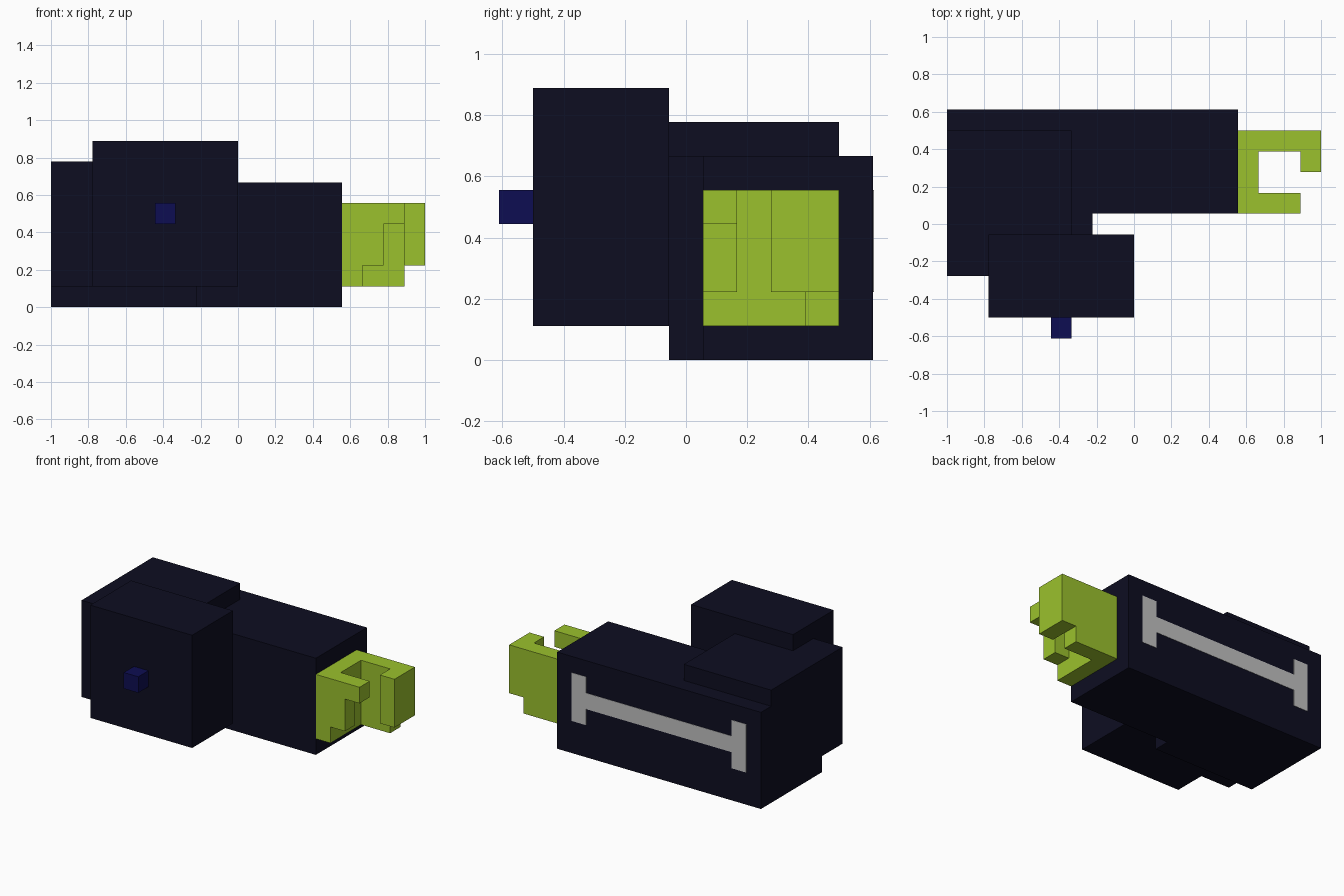
import bpy
import bmesh
from mathutils import Vector

U = 1 / 9  # one grid cell of the blocky design

cube = bpy.data.objects.get("Cube")
if cube:
    bpy.data.objects.remove(cube, do_unlink=True)


def linear(c):
    c /= 255
    return c / 12.92 if c <= 0.04045 else ((c + 0.055) / 1.055) ** 2.4


def material(name, rgb):
    col = tuple(linear(c) for c in rgb) + (1.0,)
    m = bpy.data.materials.new(name)
    m.use_nodes = True
    m.diffuse_color = col
    m.node_tree.nodes["Principled BSDF"].inputs["Base Color"].default_value = col
    return m


navy = material("dark navy", (13, 13, 33))
blue = material("deep blue", (13, 13, 82))
lime = material("lime green", (155, 193, 45))
grey = material("light grey", (192, 192, 192))


def extrude_xz(name, profile, y0, y1, mat):
    """Extrude an x-z outline (in cells) from y0 to y1."""
    bm = bmesh.new()
    face = bm.faces.new([bm.verts.new((x * U, y0 * U, z * U)) for x, z in profile])
    ext = bmesh.ops.extrude_face_region(bm, geom=[face])
    verts = [g for g in ext["geom"] if isinstance(g, bmesh.types.BMVert)]
    bmesh.ops.translate(bm, verts=verts, vec=Vector((0, (y1 - y0) * U, 0)))
    bmesh.ops.recalc_face_normals(bm, faces=bm.faces)
    mesh = bpy.data.meshes.new(name)
    bm.to_mesh(mesh)
    bm.free()
    mesh.materials.append(mat)
    obj = bpy.data.objects.new(name, mesh)
    bpy.context.collection.objects.link(obj)
    return obj


def box(name, x, y, z, mat):
    outline = [(x[0], z[0]), (x[1], z[0]), (x[1], z[1]), (x[0], z[1])]
    return extrude_xz(name, outline, y[0], y[1], mat)


# Dark body blocks
box("long_arm", (-9, 5), (0.5, 5.5), (0, 6), navy)
box("arm_joint", (-9, -2), (-0.5, 0.5), (0, 6), navy)
box("shoulder_block", (-9, -3), (-2.5, 4.5), (1, 7), navy)
box("front_block", (-7, 0), (-4.5, -0.5), (1, 8), navy)

# Small knob on the front
box("front_knob", (-4, -3), (-5.5, -4.5), (4, 5), blue)

# Claw at the end of the arm
box("claw_base", (5, 6), (0.5, 4.5), (1, 5), lime)
extrude_xz("claw_front_finger",
           [(6, 2), (7, 2), (7, 4), (8, 4), (8, 5), (6, 5)], 0.5, 1.5, lime)
extrude_xz("claw_rear_finger",
           [(6, 1), (8, 1), (8, 2), (9, 2), (9, 5), (6, 5)], 3.5, 4.5, lime)
box("claw_hook", (8, 9), (2.5, 3.5), (2, 5), lime)

# Thin bar with crosspieces on the back of the arm
extrude_xz("back_stripe",
           [(-8, 2), (-7, 2), (-7, 3), (3, 3), (3, 2), (4, 2),
            (4, 5), (3, 5), (3, 4), (-7, 4), (-7, 5), (-8, 5)],
           5.48, 5.52, grey)
